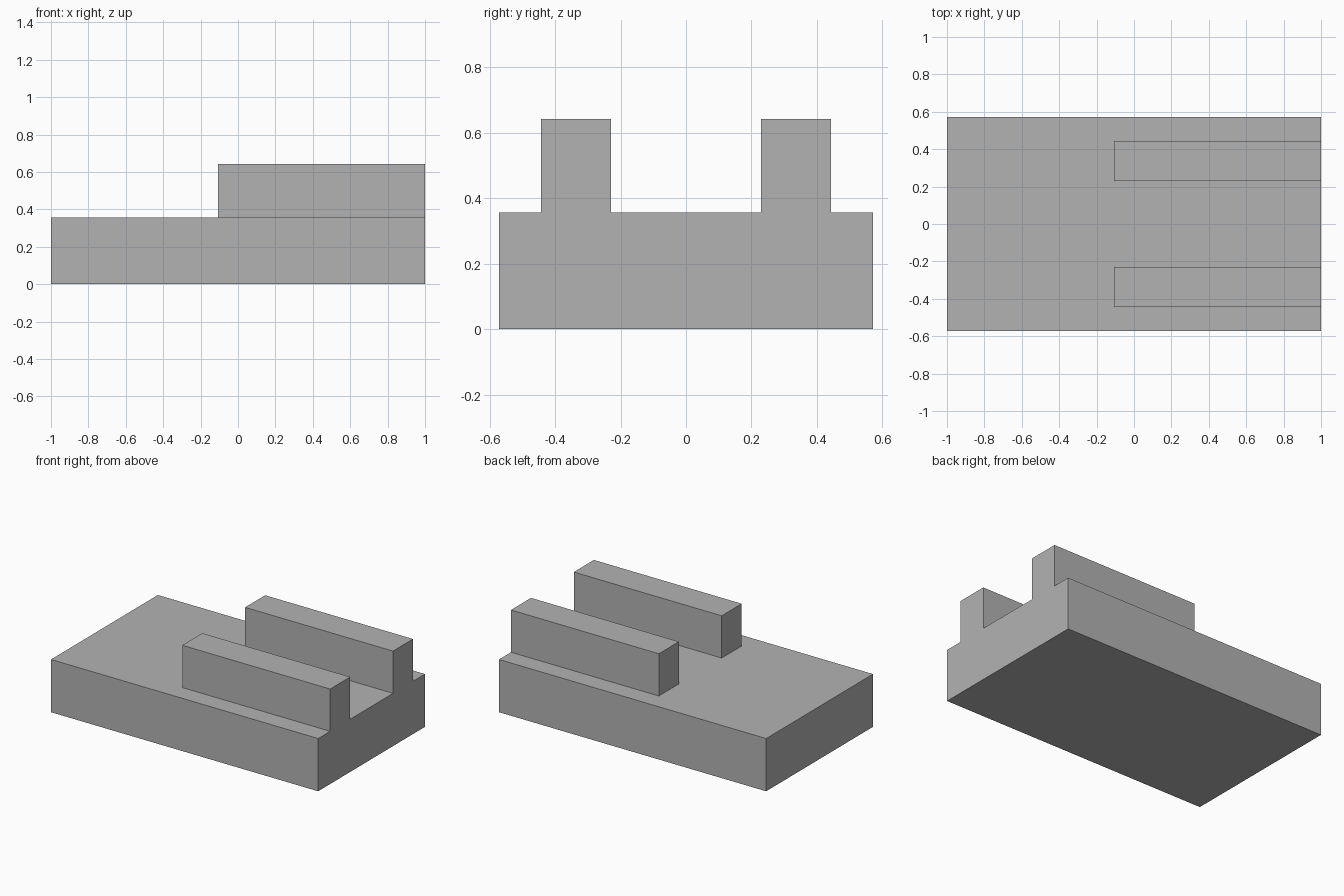
import bpy

# Remove the default cube
default_cube = bpy.data.objects.get("Cube")
if default_cube:
    bpy.data.objects.remove(default_cube, do_unlink=True)

# Single plain grey
COLOUR = (0.45, 0.45, 0.45, 1.0)
grey = bpy.data.materials.new("plain_grey")
grey.use_nodes = True
grey.diffuse_color = COLOUR
grey.node_tree.nodes["Principled BSDF"].inputs["Base Color"].default_value = COLOUR


def box(name, low, high):
    """Add a flat-faced box spanning two opposite corners."""
    centre = [(a + b) / 2 for a, b in zip(low, high)]
    size = [b - a for a, b in zip(low, high)]
    bpy.ops.mesh.primitive_cube_add(size=1, location=centre)
    obj = bpy.context.object
    obj.name = obj.data.name = name
    obj.scale = size
    bpy.ops.object.transform_apply(location=False, rotation=False, scale=True)
    obj.data.materials.append(grey)
    return obj


HALF_LENGTH, HALF_WIDTH = 1.0, 0.571
BASE_TOP, RAIL_TOP = 0.357, 0.643
RAIL_START, RAIL_INNER, RAIL_OUTER = -0.107, 0.229, 0.443

# Base slab
box("base", (-HALF_LENGTH, -HALF_WIDTH, 0), (HALF_LENGTH, HALF_WIDTH, BASE_TOP))

# Two matching rails, flush with the end of the base
for name, y_low, y_high in (("front_rail", -RAIL_OUTER, -RAIL_INNER),
                            ("back_rail", RAIL_INNER, RAIL_OUTER)):
    box(name, (RAIL_START, y_low, BASE_TOP), (HALF_LENGTH, y_high, RAIL_TOP))
